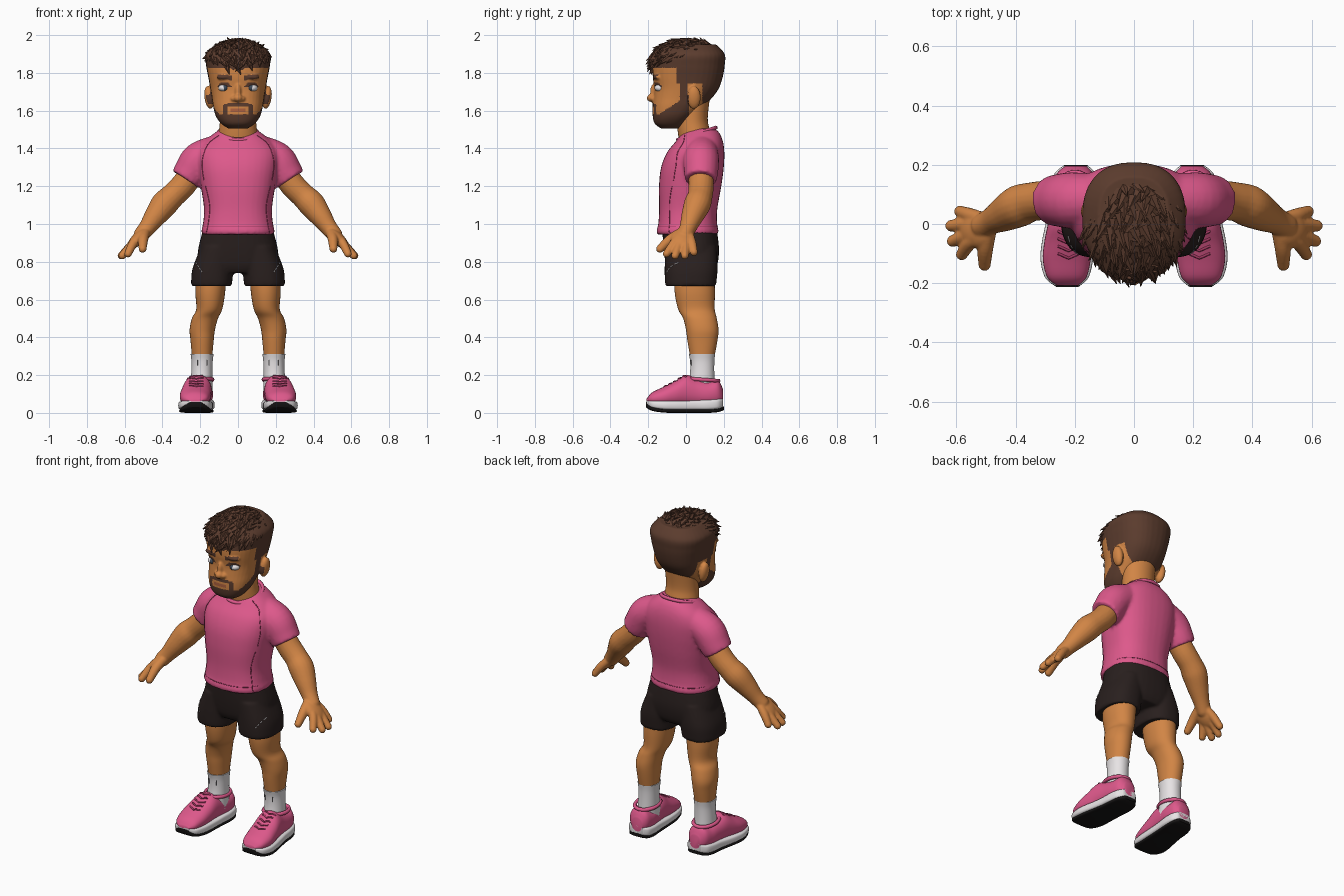
import bpy, bmesh, math, random
from mathutils import Vector, Matrix, Euler
from mathutils.bvhtree import BVHTree

random.seed(4)
cube = bpy.data.objects.get("Cube")
if cube:
    bpy.data.objects.remove(cube, do_unlink=True)
SIDES = (("left", 1), ("right", -1))


def material(name, r, g, b):
    m = bpy.data.materials.new(name)
    m.use_nodes = True
    m.diffuse_color = (r, g, b, 1)
    bsdf = m.node_tree.nodes["Principled BSDF"]
    bsdf.inputs["Base Color"].default_value = (r, g, b, 1)
    bsdf.inputs["Roughness"].default_value = 0.8
    return m


SKIN = material("skin", .64, .235, .06)
HAIR = material("brown hair", .105, .045, .027)
PINK = material("pink fabric", .73, .10, .26)
DEEP = material("deep pink seam", .36, .04, .12)
DARK = material("dark shorts", .022, .014, .013)
WHITE = material("white", .80, .77, .78)
BLACK = material("black rubber", .008, .007, .007)
IRIS = material("grey blue iris", .05, .07, .10)
LIP = material("lip", .42, .12, .05)
GREY = material("grey knit", .22, .21, .22)


# ---- shape helpers ----
def spline(rows, k=5):
    out = []
    for i in range(len(rows) - 1):
        four = rows[max(i - 1, 0)], rows[i], rows[i + 1], rows[min(i + 2, len(rows) - 1)]
        for j in range(k):
            t = j / k
            out.append(tuple(b + .5 * t * (c - a + t * (2*a - 5*b + 4*c - d + t * (3 * (b - c) + d - a)))
                             for a, b, c, d in zip(*four)))
    return out + [tuple(rows[-1])]


def ring(c, a, b, e=2.0, n=36):
    def power(v):
        return math.copysign(abs(v) ** (2 / e), v)
    angles = [2 * math.pi * i / n for i in range(n)]
    return [Vector(c) + Vector(a) * power(math.cos(t)) + Vector(b) * power(math.sin(t)) for t in angles]


def loft(bm, rings):
    loops = [[bm.verts.new(p) for p in r] for r in rings]
    n = len(loops[0])
    for lo, hi in zip(loops, loops[1:]):
        for i in range(n):
            bm.faces.new((lo[i], lo[(i + 1) % n], hi[(i + 1) % n], hi[i]))
    bm.faces.new(loops[0])
    bm.faces.new(loops[-1])


def stack(bm, rows, e=2.3, s=1):
    """Upright loft from rows of height, centre x, half width, front y, back y."""
    loft(bm, [ring((s * x, (f + b) / 2, z), (rx, 0, 0), (0, (b - f) / 2, 0), e)
              for z, x, rx, f, b in spline(rows)])


def lengthwise(bm, rows, e, s=1):
    """Front-to-back loft from rows of y, centre x, half width, bottom z, top z."""
    loft(bm, [ring((s * x, y, (lo + hi) / 2), (rx, 0, 0), (0, 0, (hi - lo) / 2), e)
              for y, x, rx, lo, hi in spline(rows)])


def ball(bm, c, r, rot=(0, 0, 0), sub=3):
    m = Matrix.Translation(c) @ Euler(rot).to_matrix().to_4x4() @ Matrix.Diagonal((*r, 1))
    bmesh.ops.create_icosphere(bm, subdivisions=sub, radius=1, matrix=m)


def tube(bm, rows, s=1, round_end=True):
    pts = [(Vector((s * x, y, z)), r) for x, y, z, r in spline(rows)]
    rings = []
    for i, (p, r) in enumerate(pts):
        t = pts[min(i + 1, len(pts) - 1)][0] - pts[max(i - 1, 0)][0]
        a = t.cross(Vector((0, 1, 0))).normalized()
        rings.append(ring(p, a * r, t.cross(a).normalized() * r, n=20))
    loft(bm, rings)
    if round_end:
        ball(bm, pts[-1][0], (pts[-1][1],) * 3)


def finish(name, bm, mats, voxel=0, smooth=3, shade=True):
    """Turn a bmesh into an object, optionally fusing its parts into one skin."""
    bmesh.ops.recalc_face_normals(bm, faces=bm.faces[:])
    me = bpy.data.meshes.new(name)
    bm.to_mesh(me)
    bm.free()
    ob = bpy.data.objects.new(name, me)
    bpy.context.collection.objects.link(ob)
    if voxel:
        mod = ob.modifiers.new("fuse", 'REMESH')
        mod.mode, mod.voxel_size = 'VOXEL', voxel
        mod = ob.modifiers.new("soften", 'SMOOTH')
        mod.factor, mod.iterations = .5, smooth
        dg = bpy.context.evaluated_depsgraph_get()
        me = bpy.data.meshes.new_from_object(ob.evaluated_get(dg))
        ob.modifiers.clear()
        ob.data = me
    me.materials.clear()
    for m in mats:
        me.materials.append(m)
    for p in me.polygons:
        p.use_smooth = shade
    if shade and not voxel:
        me.set_sharp_from_angle(angle=math.radians(50))
    return ob


def cord(name, pts, mat, r, cyclic=False):
    cu = bpy.data.curves.new(name, 'CURVE')
    cu.dimensions, cu.bevel_depth, cu.bevel_resolution = '3D', r, 1
    sp = cu.splines.new('POLY')
    sp.points.add(len(pts) - 1)
    for q, p in zip(sp.points, pts):
        q.co = (*p, 1)
    sp.use_cyclic_u = cyclic
    cu.materials.append(mat)
    bpy.context.collection.objects.link(bpy.data.objects.new(name, cu))


def trace(name, ob, origins, d, mat, r):
    """Lay a thin cord on a surface by casting points onto it."""
    me = ob.data
    tree = BVHTree.FromPolygons([v.co for v in me.vertices], [list(p.vertices) for p in me.polygons])
    hits = [tree.ray_cast(Vector(o), Vector(d))[0] for o in origins]
    hits = [h for h in hits if h]
    if len(hits) > 1:
        cord(name, hits, mat, r)


# ---- head: skull, nose, brow and ears fused, then painted by region ----
bm = bmesh.new()
stack(bm, [(1.505, 0, .05, -.13, -.03), (1.53, 0, .088, -.165, .0), (1.57, 0, .117, -.176, .04),
           (1.62, 0, .131, -.177, .09), (1.67, 0, .138, -.172, .14), (1.72, 0, .147, -.168, .175),
           (1.78, 0, .158, -.176, .195), (1.84, 0, .169, -.175, .205), (1.90, 0, .172, -.16, .205),
           (1.95, 0, .12, -.1, .16)], 2.4)
ball(bm, (0, -.181, 1.667), (.024, .027, .022))
ball(bm, (0, -.168, 1.70), (.017, .022, .045))
for _, s in SIDES:
    ball(bm, (s * .022, -.170, 1.663), (.017, .02, .016))
    ball(bm, (s * .065, -.150, 1.778), (.05, .025, .016))
    ball(bm, (s * .153, .042, 1.67), (.025, .036, .062), (0, s * .15, 0))
head = finish("head", bm, (SKIN, HAIR, LIP), .006)
for p in head.data.polygons:
    x, y, z = p.center
    x = abs(x)
    front = y < -.09
    hair = z > 1.825 or (y > -.05 and z > 1.745) or (y > .085 and z > 1.635)
    beard = (y < .015 and z < 1.583 + .65 * max(0, y + .14)) or (-.035 < y < .008 and 1.62 < z < 1.76)
    tache = front and ((x < .075 and 1.621 < z < 1.643 - .1 * x) or (.055 < x < .08 and z < 1.63))
    brow = front and .032 < x < .108 and abs(z - 1.778 - .1 * (x - .07)) < .012
    lash = front and 1.724 < z and ((x - .073) / .038) ** 2 + ((z - 1.722) / .028) ** 2 < 1
    if hair or beard or tache or brow or lash:
        p.material_index = 1
    if front and x < .042 and 1.593 < z < 1.612:
        p.material_index = 2

for side, s in SIDES:
    for part, c, r, mat in (("eye", (s * .073, -.131, 1.72), (.031, .035, .021), WHITE),
                            ("iris", (s * .069, -.153, 1.721), (.014, .014, .016), IRIS)):
        bm = bmesh.new()
        ball(bm, c, r)
        finish(side + "_" + part, bm, (mat,))

# ---- swept tufts of hair over a crown dome ----
bm = bmesh.new()
centre, radii = Vector((0, .005, 1.85)), Vector((.17, .19, .124))
ball(bm, centre, radii)
COUNT = 420
for i in range(COUNT):
    h = 1 - 2 * (i + .5) / COUNT
    a = i * 2.39996
    u = Vector((math.cos(a), math.sin(a), 0)) * math.sqrt(1 - h * h) + Vector((0, 0, h))
    p = centre + u * radii
    if p.z < 1.845 + .25 * (p.y + .19):
        continue
    n = Vector([k / r for k, r in zip(u, radii)]).normalized()
    flow = Vector((random.uniform(-.5, .6), -1, -.55))
    flow = (flow - n * flow.dot(n)).normalized()
    d = (flow + n * random.uniform(.12, .4)).normalized()
    length = random.uniform(.055, .08)
    m = Matrix.Translation(p - n * .008 + d * length * .4) @ d.to_track_quat('Z', 'Y').to_matrix().to_4x4()
    bmesh.ops.create_cone(bm, cap_ends=True, segments=6, radius1=.022, radius2=.001, depth=length, matrix=m)
finish("hair_tufts", bm, (HAIR,), shade=False)

# ---- neck ----
bm = bmesh.new()
stack(bm, [(1.40, 0, .115, -.03, .15), (1.5, 0, .1, -.045, .125), (1.56, 0, .096, -.045, .115),
           (1.66, 0, .1, -.04, .125)], 2)
finish("neck", bm, (SKIN,))

# ---- shirt: torso and sleeves fused, with seams and collar ----
bm = bmesh.new()
stack(bm, [(.945, 0, .190, -.153, .168), (.965, 0, .194, -.156, .172), (1.0, 0, .186, -.147, .165),
           (1.08, 0, .180, -.142, .166), (1.2, 0, .197, -.143, .187), (1.3, 0, .212, -.132, .2),
           (1.38, 0, .213, -.1, .203), (1.44, 0, .175, -.052, .195), (1.485, 0, .12, -.02, .175),
           (1.505, 0, .09, .0, .15)], 2.4)
for _, s in SIDES:
    tube(bm, [(.12, .085, 1.385, .085), (.205, .08, 1.34, .095), (.25, .08, 1.275, .09),
              (.277, .078, 1.235, .084)], s, False)
shirt = finish("shirt", bm, (PINK,), .009, 6)
cord("collar", ring((0, .057, 1.478), (.107, 0, 0), (0, .1, .032)), PINK, .011, True)
for side, s in SIDES:
    raglan = spline([(.1, 1.47), (.16, 1.42), (.19, 1.33), (.18, 1.23)])
    trace(side + "_shoulder_seam", shirt, [(s * x, -1, z) for x, z in raglan], (0, 1, 0), DEEP, .0025)
    flank = spline([(.172, 1.2), (.15, 1.1), (.155, 1.02), (.168, .95)])
    trace(side + "_side_seam", shirt, [(s * x, -1, z) for x, z in flank], (0, 1, 0), DEEP, .0025)
for face, y in (("front", -1), ("back", 1)):
    trace(face + "_hem_seam", shirt, [(i * .018, y, .985) for i in range(-10, 11)], (0, -y, 0), DEEP, .002)

# ---- arms with hands ----
for side, s in SIDES:
    bm = bmesh.new()
    tube(bm, [(.22, .08, 1.30, .066), (.29, .08, 1.205, .067), (.345, .075, 1.15, .066),
              (.39, .06, 1.105, .071), (.435, .035, 1.045, .060), (.478, .012, .985, .046),
              (.51, -.005, .945, .042)], s)
    ball(bm, (s * .533, -.02, .92), (.075, .062, .031), (0, s * .8, 0))
    for ky, x, y, z in ((.03, .588, .042, .85), (.0, .618, -.006, .832),
                        (-.035, .613, -.058, .832), (-.062, .582, -.103, .842)):
        tube(bm, [(.51, ky * .6, .945, .022), (.553, ky, .90, .024), (x, y, z, .02)], s)
    tube(bm, [(.49, -.01, .96, .028), (.502, -.08, .92, .027), (.505, -.138, .868, .021)], s)
    finish(side + "_arm", bm, (SKIN,), .006)

# ---- shorts ----
bm = bmesh.new()
stack(bm, [(.74, 0, .16, -.085, .145), (.78, 0, .21, -.105, .165), (.86, 0, .212, -.118, .175),
           (.96, 0, .188, -.125, .165)], 2.4)
for _, s in SIDES:
    stack(bm, [(.672, .140, .107, -.108, .158), (.70, .139, .109, -.112, .162),
               (.77, .131, .108, -.113, .167), (.88, .105, .09, -.11, .16)], 2.4, s)
shorts = finish("shorts", bm, (DARK,), .008, 4)
for side, s in SIDES:
    for i in range(4):
        dash = [(s * (.222 - .009 * (i + t)), -1, .795 - .014 * (i + t)) for t in (0, .3, .6)]
        trace(side + "_reflective_dash", shorts, dash, (0, 1, 0), WHITE, .003)

# ---- legs, socks and shoes ----
SHOE = [(-.208, .225, .035, .030, .075), (-.18, .227, .066, .012, .108), (-.12, .227, .081, .002, .137),
        (-.06, .222, .081, .0, .167), (0, .215, .076, .0, .2), (.06, .208, .072, .0, .182),
        (.12, .203, .071, .0, .168), (.17, .200, .061, .005, .172), (.196, .197, .035, .015, .125)]
for side, s in SIDES:
    bm = bmesh.new()
    stack(bm, [(.74, .142, .08, -.06, .15), (.64, .147, .079, -.06, .153), (.55, .152, .069, -.042, .152),
               (.5, .175, .069, -.015, .163), (.44, .189, .067, .0, .172), (.38, .19, .061, .008, .166),
               (.28, .19, .052, .025, .147)], 2.1, s)
    finish(side + "_leg", bm, (SKIN,))

    bm = bmesh.new()
    stack(bm, [(.1, .195, .06, .0, .155), (.2, .192, .056, .02, .150), (.27, .19, .056, .022, .150),
               (.312, .19, .061, .015, .154)], 2.1, s)
    sock = finish(side + "_sock", bm, (WHITE,))
    for x in (.165, .215):
        trace(side + "_sock_mark", sock, [(s * x, -1, z) for z in (.25, .265, .28)], (0, 1, 0), GREY, .003)

    bm = bmesh.new()
    lengthwise(bm, [(y, x, rx, lo + .03, hi) for y, x, rx, lo, hi in SHOE], 2.2, s)
    upper = finish(side + "_shoe_upper", bm, (PINK,))
    for i in range(5):
        y = -.115 + i * .025
        lace = [(s * (.221 + k * .009), y + .004 * abs(k), 1) for k in range(-4, 5)]
        trace(side + "_lace", upper, lace, (0, 0, -1), DEEP, .005)
    cord(side + "_shoe_collar", ring((s * .199, .088, .176), (.064, 0, 0), (0, .084, -.006), 2), PINK, .011, True)

    bm = bmesh.new()
    lengthwise(bm, [(y, x, rx + .008, lo + .012, .066 + .06 * max(0, y)) for y, x, rx, lo, _ in SHOE], 4, s)
    finish(side + "_midsole", bm, (WHITE,))

    bm = bmesh.new()
    lengthwise(bm, [(y * 1.02, x, rx + .003, lo, lo + .02 + .1 * max(0, -.12 - y)) for y, x, rx, lo, _ in SHOE], 4, s)
    finish(side + "_outsole", bm, (BLACK,))
